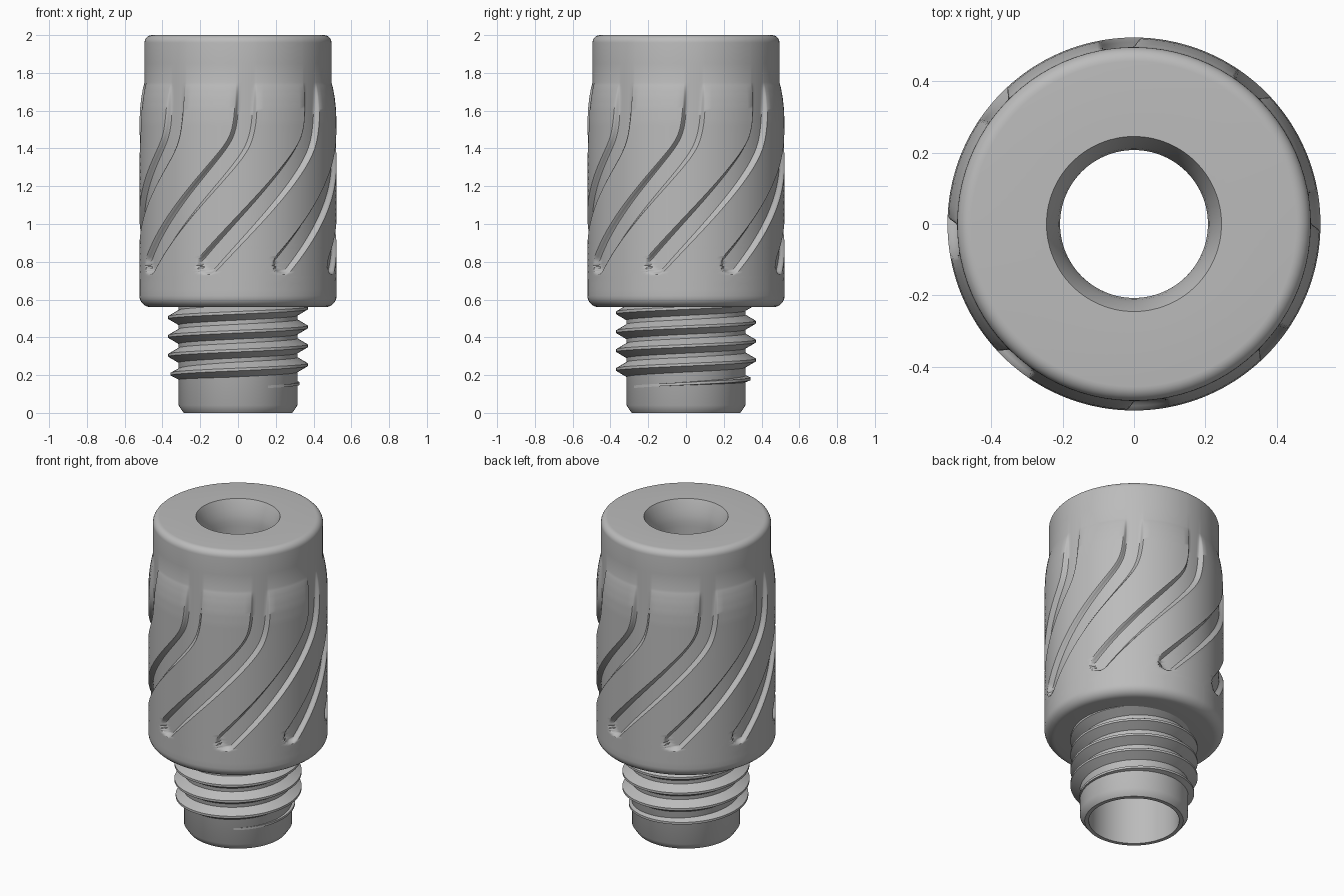
import bpy
import bmesh
from math import sin, cos, pi, radians, sqrt, hypot, atan

cube = bpy.data.objects.get("Cube")
if cube:
    bpy.data.objects.remove(cube)

grey = bpy.data.materials.new("plain_grey")
grey.use_nodes = True
GREY = (0.5, 0.5, 0.5, 1)
grey.diffuse_color = GREY
grey.node_tree.nodes["Principled BSDF"].inputs["Base Color"].default_value = GREY


def polar(r, a, z):
    """Point at angle a from the front, turning towards +x."""
    return (r * sin(a), -r * cos(a), z)


def loft(name, rings, wrap=True, loop=True):
    """Join rings of points. wrap closes the sequence of rings, loop closes each ring."""
    bm = bmesh.new()
    vs = [[bm.verts.new(p) for p in ring] for ring in rings]
    n, m = len(vs), len(vs[0])
    for i in range(n if wrap else n - 1):
        for j in range(m if loop else m - 1):
            a, b = vs[i], vs[(i + 1) % n]
            k = (j + 1) % m
            bm.faces.new((a[j], a[k], b[k], b[j]))
    if not wrap:
        bm.faces.new(vs[0])
        bm.faces.new(vs[-1])
    bmesh.ops.recalc_face_normals(bm, faces=bm.faces)
    mesh = bpy.data.meshes.new(name)
    bm.to_mesh(mesh)
    bm.free()
    mesh.materials.append(grey)
    ob = bpy.data.objects.new(name, mesh)
    bpy.context.collection.objects.link(ob)
    bpy.ops.object.select_all(action='DESELECT')
    ob.select_set(True)
    bpy.context.view_layer.objects.active = ob
    bpy.ops.object.shade_smooth_by_angle(angle=radians(38))
    return ob


def fillet(cr, cz, rad, start, end, steps=7):
    """Profile points (radius, height) on an arc."""
    angles = [radians(start + (end - start) * i / steps) for i in range(steps + 1)]
    return [(cr + rad * cos(a), cz + rad * sin(a)) for a in angles]


def dense(a, b, step):
    """Profile points from a up to, not including, b."""
    n = max(1, round(hypot(b[0] - a[0], b[1] - a[1]) / step))
    return [(a[0] + (b[0] - a[0]) * i / n, a[1] + (b[1] - a[1]) * i / n) for i in range(n)]


# Spiral grooves: straight at the top, sweeping sideways lower down
GROOVES = 8
R, FLOOR, NECK = 0.522, 0.495, 1.75
END_Z = 0.79
OUTER, INNER = 0.06, 0.04


def path(z):
    t = NECK - min(NECK, max(0.7, z)) - 0.31
    return radians(6 - 105 * (sqrt(t * t + 0.01) + t) / 2)


def slope_cos(z):
    return cos(atan(R * (path(z + 0.005) - path(z - 0.005)) / 0.01))


END_A = path(END_Z)
END_C = slope_cos(END_Z)
END_S = sqrt(1 - END_C ** 2)


def groove_amount(off, z):
    """1 on the groove floor, 0 on the pads, with soft walls and a round end."""
    u, v = R * (path(z) + off - END_A), z - END_Z
    if u * END_S + v * END_C < 0:
        d = hypot(u, v)
    else:
        d = abs(off) * R * slope_cos(z)
    t = min(1, max(0, (OUTER - d) / (OUTER - INNER)))
    return t * t * (3 - 2 * t)


def sector_offsets(z):
    """Column angles of one sector, packed along the groove walls."""
    scale = 1 / (R * slope_cos(z))
    half = [k * scale for k in (0.01, 0.025, INNER, 0.045, 0.05, 0.055, OUTER)]
    edge, limit = half[-1], pi / GROOVES
    half += [edge + (limit - edge) * i / 4 for i in range(1, 4)]
    return [-a for a in reversed(half)] + half + [limit]


def body_ring(r, z):
    ring = []
    offsets = sector_offsets(z)
    for s in range(GROOVES):
        for off in offsets:
            cut = max(0, r - FLOOR) * groove_amount(off, z)
            ring.append(polar(r - cut, 2 * pi * s / GROOVES + path(z) + off, z))
    return ring


# Grip body: outside, top face, bore, underside
BORE = 0.207
profile = fillet(R - 0.06, 0.62, 0.06, -90, 0)[:-1]
profile += dense((R, 0.62), (R, 0.72), 0.03)
profile += dense((R, 0.72), (R, 0.87), 0.006)
profile += dense((R, 0.87), (R, 1.54), 0.02)
flare = [(R, 1.54), (0.519, 1.61), (0.512, 1.67), (0.503, 1.72), (FLOOR, NECK)]
for a, b in zip(flare, flare[1:]):
    profile += dense(a, b, 0.02)
profile += [(FLOOR, NECK), (FLOOR, 1.85)]
profile += fillet(FLOOR - 0.04, 1.96, 0.04, 0, 90)
profile += [(0.245, 2.0), (0.236, 1.98), (0.222, 1.94), (0.212, 1.905)]
profile += dense((BORE, 1.87), (BORE, 0.56), 0.03) + [(BORE, 0.56)]
loft("grip_body", [body_ring(r, z) for r, z in profile])

# Hollow stem below the body
CORE = 0.315
SIDES = 96
stem = [(0.263, 0), (0.287, 0), (0.293, 0.008), (CORE, 0.04), (CORE, 0.57), (0.263, 0.57)]
loft("stem", [[polar(r, 2 * pi * i / SIDES, z) for i in range(SIDES)] for r, z in stem])

# Screw thread, growing out of the stem at its lower end
PITCH, CREST = 0.1, 0.37
START = -60
rings = []
for deg in range(START, 1640, 5):
    grow = min(1, 0.03 + (deg - START) / 330)
    z = 0.205 + PITCH * (deg - 180) / 360
    # angle is counted from the right side
    a = radians(deg + 90)
    tip = CORE + (CREST - CORE) * grow
    section = [(CORE - 0.01, -0.045 * grow), (tip, -0.007), (tip, 0.007), (CORE - 0.01, 0.045 * grow)]
    rings.append([polar(r, a, z + h) for r, h in section])
loft("screw_thread", rings, wrap=False)
